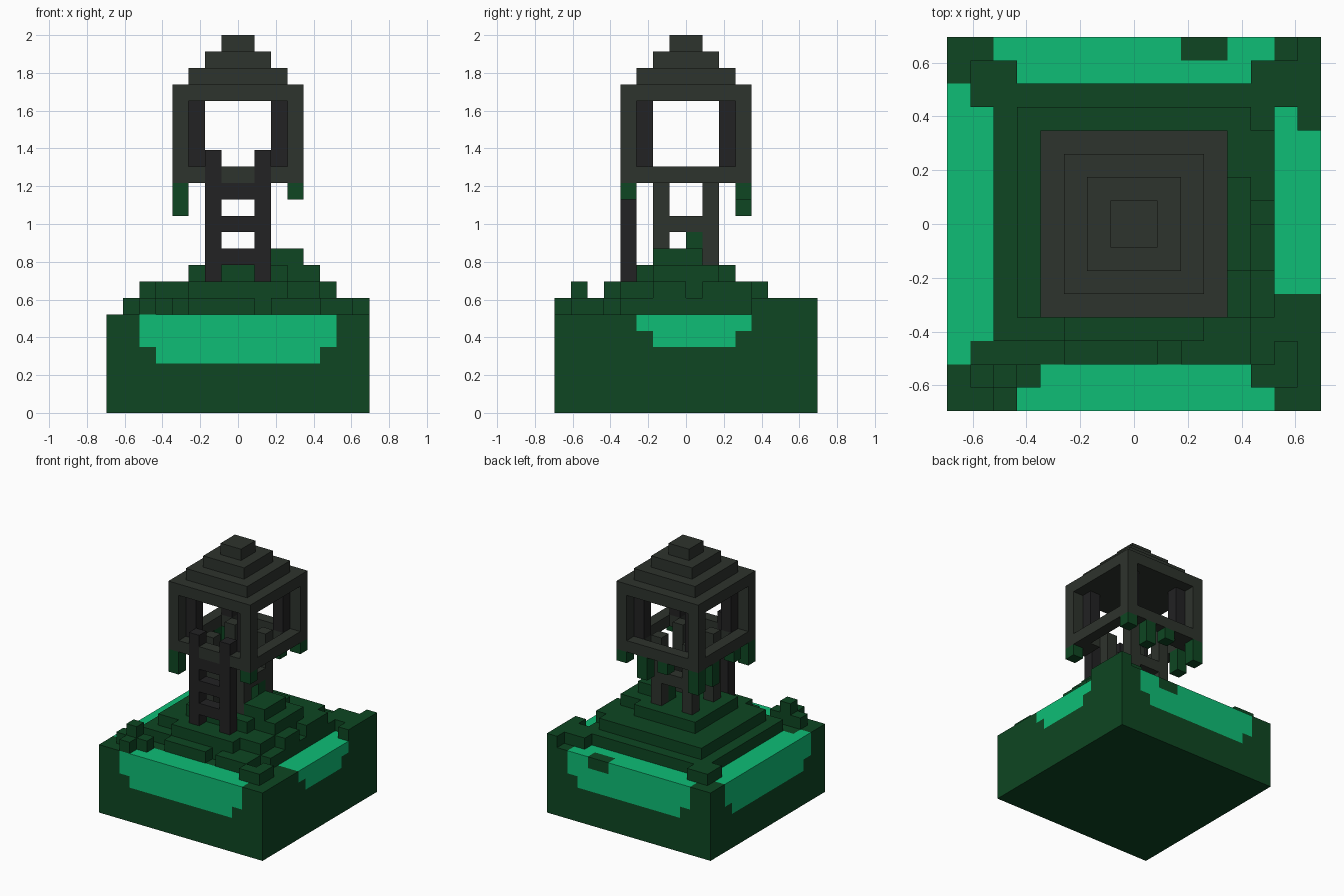
import bpy, bmesh, math
from mathutils import Vector

cube = bpy.data.objects.get("Cube")
if cube:
    bpy.data.objects.remove(cube)

U = 2 / 23  # size of one block


def material(name, rgb):
    m = bpy.data.materials.new(name)
    m.use_nodes = True
    m.diffuse_color = (*rgb, 1)
    bsdf = m.node_tree.nodes["Principled BSDF"]
    bsdf.inputs["Base Color"].default_value = (*rgb, 1)
    bsdf.inputs["Roughness"].default_value = 0.9
    return m


DARK, BRIGHT, STONE, BLACK = range(4)
MATS = [material("dark_green", (0.0044, 0.061, 0.016)),
        material("bright_green", (0.0044, 0.515, 0.181)),
        material("grey_stone", (0.027, 0.033, 0.026)),
        material("black_wood", (0.016, 0.016, 0.0168))]


def fill(cells, x, y, z, mat):
    """Fill a block range (in block units) with a colour; None carves."""
    for i in range(*x):
        for j in range(*y):
            for k in range(*z):
                if mat is None:
                    cells.pop((i, j, k), None)
                else:
                    cells[i, j, k] = mat


def build(name, cells):
    """Turn filled blocks into a shell of outer faces."""
    bm = bmesh.new()
    for cell, mat in cells.items():
        c = Vector(cell) + Vector((.5, .5, .5))
        for axis in range(3):
            for s in (-1, 1):
                n = Vector((0, 0, 0))
                n[axis] = s
                if tuple(int(cell[a] + n[a]) for a in range(3)) in cells:
                    continue
                a, b = Vector((0, 0, 0)), Vector((0, 0, 0))
                a[(axis + 1) % 3] = .5
                b[(axis + 2) % 3] = .5 * s
                corners = (-a - b, a - b, a + b, b - a)
                f = bm.faces.new([bm.verts.new((c + n / 2 + q) * U) for q in corners])
                f.material_index = mat
    bmesh.ops.remove_doubles(bm, verts=bm.verts, dist=1e-4)
    bmesh.ops.dissolve_limit(bm, angle_limit=math.radians(1), verts=bm.verts,
                             edges=bm.edges, delimit={'MATERIAL'})
    me = bpy.data.meshes.new(name)
    bm.to_mesh(me)
    bm.free()
    for m in MATS:
        me.materials.append(m)
    ob = bpy.data.objects.new(name, me)
    bpy.context.collection.objects.link(ob)
    return ob


# Ground block with bright pools along its four edges
base = {}
fill(base, (-8, 8), (-8, 8), (0, 6), DARK)
for outer, inner in ((7, 6), (-8, -7)):          # back and front pools
    fill(base, (-6, 6), (outer, outer + 1), (4, 6), BRIGHT)
    fill(base, (-5, 5), (outer, outer + 1), (3, 4), BRIGHT)
    fill(base, (-5, 5), (inner, inner + 1), (5, 6), BRIGHT)
fill(base, (-8, -7), (-6, 6), (4, 6), BRIGHT)    # left-hand pool
fill(base, (-8, -7), (-5, 5), (3, 4), BRIGHT)
fill(base, (-7, -6), (-5, 5), (5, 6), BRIGHT)
fill(base, (7, 8), (-3, 4), (5, 6), BRIGHT)      # right-hand pool
fill(base, (7, 8), (-2, 3), (4, 5), BRIGHT)
fill(base, (6, 7), (-3, 5), (5, 6), BRIGHT)
fill(base, (2, 4), (7, 8), (5, 6), DARK)         # tuft hanging over the back pool
build("ground_block", base)

# Stepped mound
mound = {}
for x, y, z in (
        ((-6, 5), (-5, 6), (6, 7)), ((-3, 1), (-6, -5), (6, 7)),
        ((2, 5), (-6, -5), (6, 7)), ((5, 6), (-4, 6), (6, 7)),
        ((-5, 5), (-4, 5), (7, 8)), ((-3, 3), (-5, -4), (7, 8)),
        ((5, 6), (-2, 0), (7, 8)), ((5, 6), (1, 4), (7, 8)),
        ((-3, 3), (-3, 3), (8, 9)), ((3, 5), (-2, 2), (8, 9)),
        ((2, 4), (-2, 1), (9, 10)), ((1, 2), (0, 1), (9, 11))):
    fill(mound, x, y, z, DARK)
build("stepped_mound", mound)

# Bushes at the corners
bushes = {}
for x, y, z in (
        ((-7, -4), (-7, -6), (6, 7)), ((-6, -5), (-8, -7), (6, 7)),
        ((-6, -5), (-7, -6), (6, 8)),
        ((5, 7), (-7, -6), (6, 7)), ((6, 7), (-6, -5), (6, 7)),
        ((-7, -5), (6, 7), (6, 7)), ((-7, -6), (5, 6), (6, 7)),
        ((5, 7), (6, 7), (6, 7)), ((6, 7), (5, 6), (6, 7)),
        ((7, 8), (4, 8), (6, 7))):
    fill(bushes, x, y, z, DARK)
build("corner_bushes", bushes)

# Tower legs with a ring of braces
legs = {}
fill(legs, (-2, 2), (-2, 2), (11, 12), STONE)
fill(legs, (-1, 1), (-1, 1), (11, 12), None)
for x in (-2, 1):
    for y in (-2, 1):
        fill(legs, (x, x + 1), (y, y + 1), (8, 15), STONE)
build("tower_legs", legs)

# Cabin: open floor frame, windows on all sides, dark inner posts
cabin = {}
fill(cabin, (-4, 4), (-4, 4), (14, 20), STONE)
fill(cabin, (-3, 3), (-3, 3), (14, 19), None)
fill(cabin, (-3, 3), (-4, 4), (15, 19), None)
fill(cabin, (-4, 4), (-3, 3), (15, 19), None)
for x in (-3, 2):
    for y in (-3, 2):
        fill(cabin, (x, x + 1), (y, y + 1), (14, 15), STONE)
        fill(cabin, (x, x + 1), (y, y + 1), (15, 19), BLACK)
for x in (-2, 1):  # notches for the ladder rails
    fill(cabin, (x, x + 1), (-4, -3), (14, 15), None)
build("cabin", cabin)

# Stepped roof
roof = {}
for half, z in ((3, 20), (2, 21), (1, 22)):
    fill(roof, (-half, half), (-half, half), (z, z + 1), STONE)
build("stepped_roof", roof)

# Ladder on the front
ladder = {}
for x in (-2, 1):
    fill(ladder, (x, x + 1), (-4, -3), (8, 16), BLACK)
for z in (9, 11, 13):
    fill(ladder, (-1, 1), (-4, -3), (z, z + 1), BLACK)
build("front_ladder", ladder)

# Vines hanging below the cabin: x, y, lowest level
vines = {}
for x, y, z in ((-4, -4, 12), (3, -4, 13), (3, 3, 13), (-4, 3, 12),
                (1, 3, 12), (-1, 3, 13), (-4, 1, 12), (-4, -2, 13)):
    fill(vines, (x, x + 1), (y, y + 1), (z, 14), DARK)
build("hanging_vines", vines)
